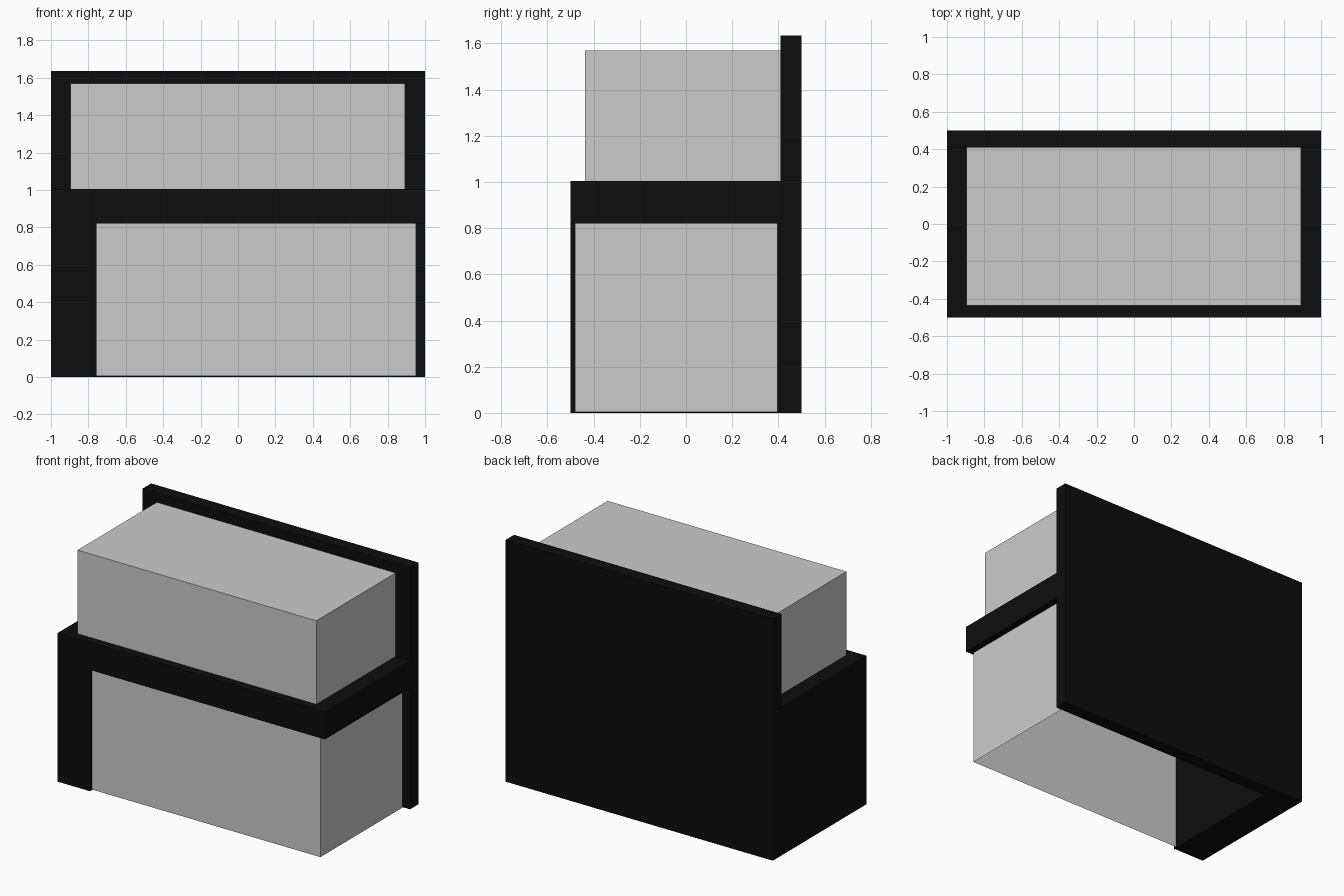
import bpy, bmesh

if "Cube" in bpy.data.objects:
    bpy.data.objects.remove(bpy.data.objects["Cube"])

black = bpy.data.materials.new("black_panel")
black.diffuse_color = (0.004, 0.004, 0.004, 1)
black.use_nodes = True
black.node_tree.nodes["Principled BSDF"].inputs["Base Color"].default_value = black.diffuse_color


def make_object(name, bm, mat=None):
    mesh = bpy.data.meshes.new(name)
    bm.to_mesh(mesh)
    bm.free()
    obj = bpy.data.objects.new(name, mesh)
    bpy.context.collection.objects.link(obj)
    if mat:
        mesh.materials.append(mat)
    return obj


def box(name, lo, hi, mat=None):
    bm = bmesh.new()
    bmesh.ops.create_cube(bm, size=1)
    for v in bm.verts:
        v.co = [lo[i] + (v.co[i] + 0.5) * (hi[i] - lo[i]) for i in range(3)]
    return make_object(name, bm, mat)


def wall_sheet(name, path, z0, z1):
    # upright open sheet following a plan-view path
    bm = bmesh.new()
    verts = [bm.verts.new((x, y, z0)) for x, y in path]
    edges = [bm.edges.new(pair) for pair in zip(verts, verts[1:])]
    up = bmesh.ops.extrude_edge_only(bm, edges=edges)["geom"]
    for v in up:
        if isinstance(v, bmesh.types.BMVert):
            v.co.z = z1
    bm.normal_update()
    # make the faces point outward (front and right)
    flip = [f for f in bm.faces if f.normal.x - f.normal.y < 0]
    bmesh.ops.reverse_faces(bm, faces=flip)
    return make_object(name, bm)


# black frame: tall back, thick counter, left support
box("back_panel", (-1, 0.41, 0), (1, 0.5, 1.635), black)
box("counter_slab", (-1, -0.5, 0.82), (1, 0.41, 1.005), black)
box("left_support", (-1, -0.5, 0), (-0.757, 0.41, 0.82), black)

# grey lower front and right sheets, open underneath
wall_sheet("lower_cabinet_face",
           [(-0.757, -0.48), (0.953, -0.48), (0.953, 0.397)], 0.004, 0.82)

# grey block resting on the counter
box("upper_block", (-0.895, -0.437, 1.005), (0.892, 0.41, 1.57))
